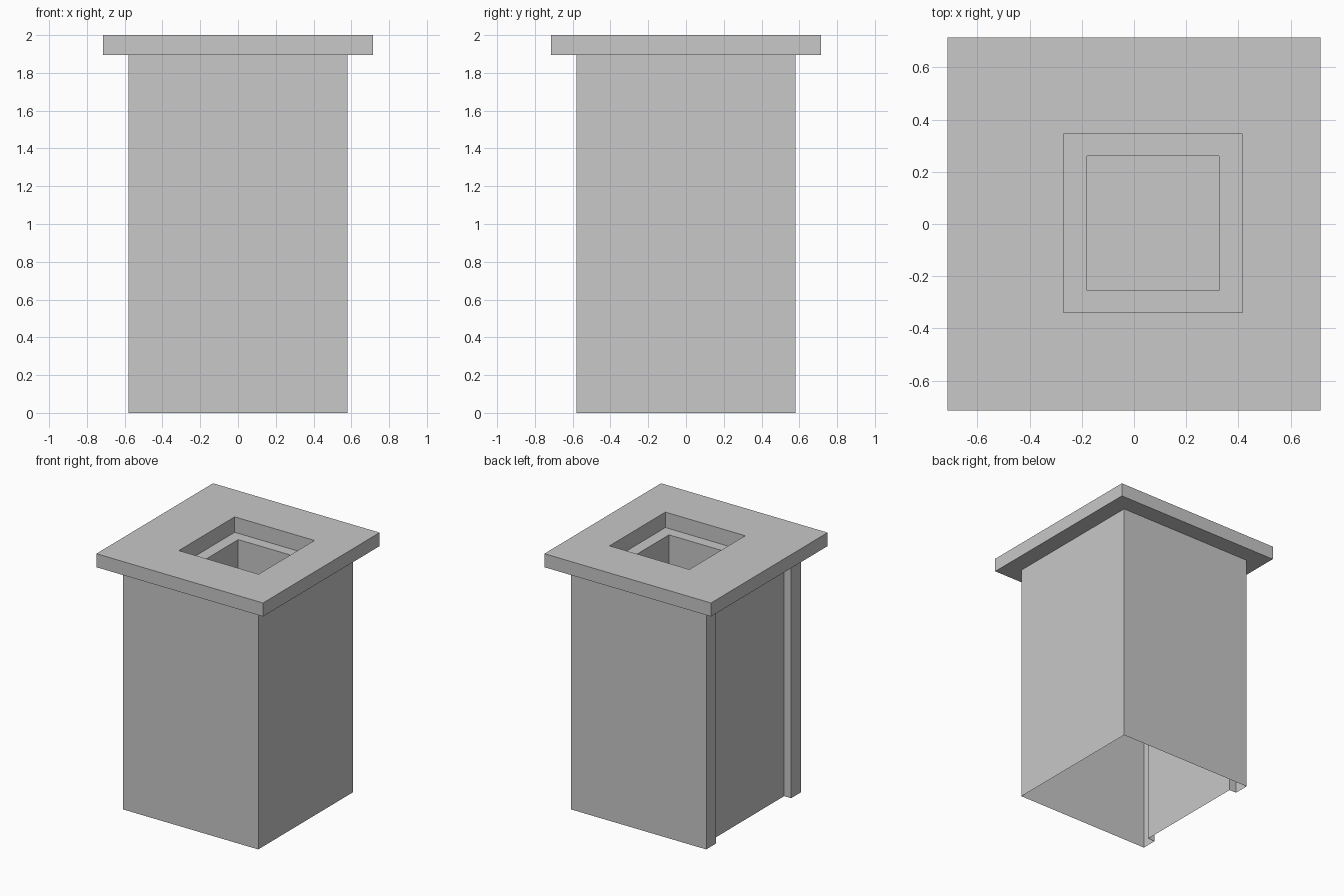
import bpy
import bmesh

old = bpy.data.objects.get("Cube")
if old:
    bpy.data.objects.remove(old, do_unlink=True)

stone = bpy.data.materials.new("plain_grey")
stone.use_nodes = True
GREY = (0.58, 0.58, 0.58, 1)
stone.diffuse_color = GREY
stone.node_tree.nodes["Principled BSDF"].inputs["Base Color"].default_value = GREY

HALF = 0.58        # body half width
CAP = 0.715        # cap half width
CAP_Z = 1.895      # underside of the cap
TOP = 2.0
JAMB = 0.46        # half width of the doorway
DOOR_X = -0.52     # recessed door plane
DOOR_TOP = 1.81
LEDGE_Z = 1.88
PIT_Z = 1.2


def rect(x0, x1, y0, y1):
    return [(x0, y0), (x1, y0), (x1, y1), (x0, y1)]


def square(h):
    return rect(-h, h, -h, h)


def ring(bm, outline, z):
    return [bm.verts.new((x, y, z)) for x, y in outline]


def bridge(bm, lower, upper):
    # Quads between two matching loops
    n = len(lower)
    for i in range(n):
        j = (i + 1) % n
        bm.faces.new((lower[i], lower[j], upper[j], upper[i]))


def finish(bm, name):
    bmesh.ops.remove_doubles(bm, verts=bm.verts, dist=0.0001)
    mesh = bpy.data.meshes.new(name)
    bm.to_mesh(mesh)
    bm.free()
    mesh.materials.append(stone)
    obj = bpy.data.objects.new(name, mesh)
    bpy.context.collection.objects.link(obj)
    return obj


# Body: thin open-bottomed shell with a recessed doorway on its right side
bm = bmesh.new()
alcove = [(-HALF, JAMB), (DOOR_X, JAMB), (DOOR_X, -JAMB), (-HALF, -JAMB)]
plan = square(HALF) + alcove
bridge(bm, ring(bm, plan, 0), ring(bm, plan, DOOR_TOP))
bm.faces.new(ring(bm, alcove, DOOR_TOP))             # doorway soffit
bridge(bm, ring(bm, square(HALF), DOOR_TOP), ring(bm, square(HALF), CAP_Z))
finish(bm, "body_shell")

# Cap: overhanging slab with a stepped, off-centre opening
bm = bmesh.new()
opening = rect(-0.27, 0.415, -0.34, 0.345)
shaft = rect(-0.18, 0.325, -0.255, 0.26)
steps = [(square(HALF), CAP_Z), (square(CAP), CAP_Z), (square(CAP), TOP),
         (opening, TOP), (opening, LEDGE_Z), (shaft, LEDGE_Z), (shaft, PIT_Z)]
loops = [ring(bm, outline, z) for outline, z in steps]
for lower, upper in zip(loops, loops[1:]):
    bridge(bm, lower, upper)
bm.faces.new(loops[-1])                              # shaft floor
finish(bm, "cap_and_shaft")
